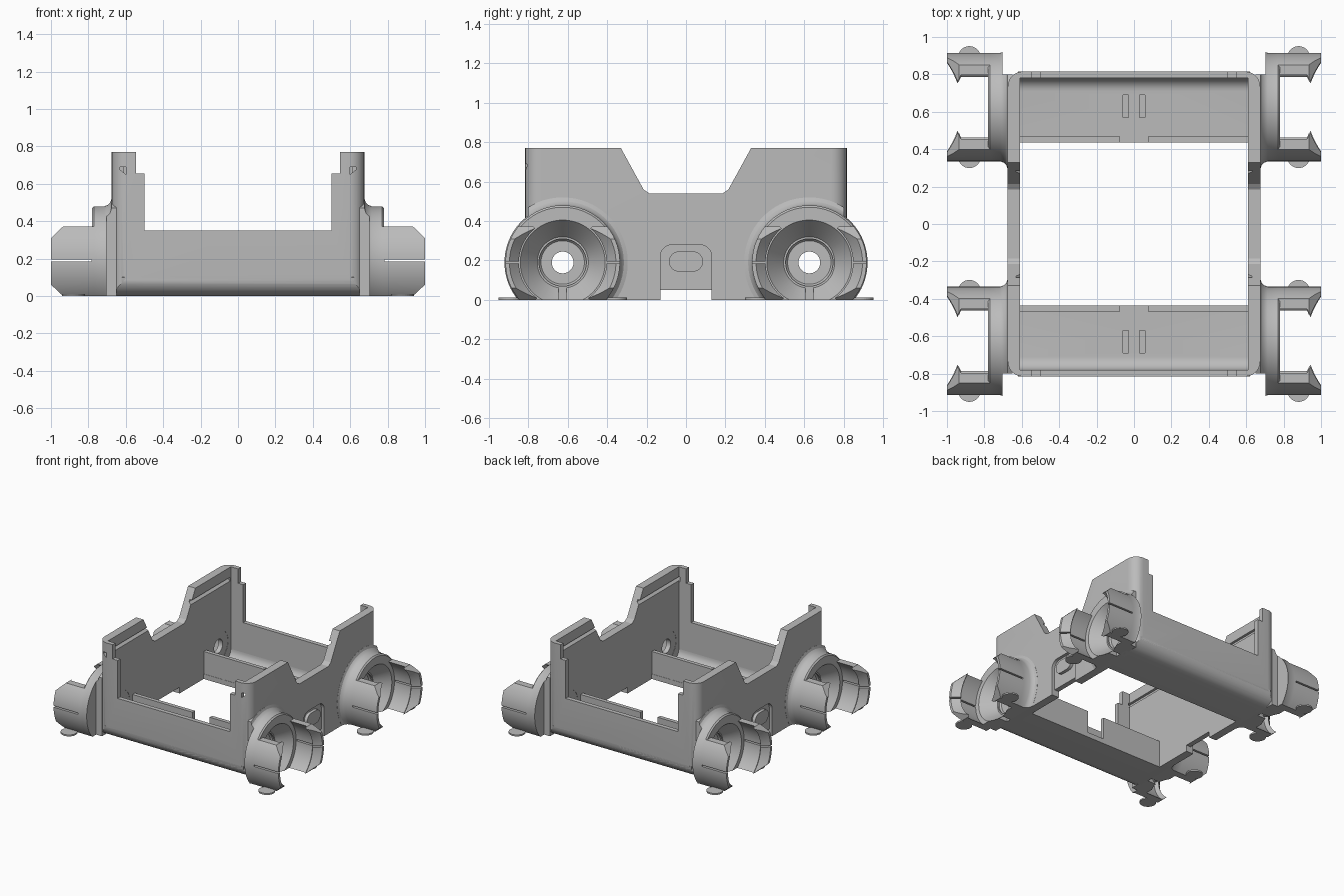
import bpy, bmesh, math

if "Cube" in bpy.data.objects:
    bpy.data.objects.remove(bpy.data.objects["Cube"], do_unlink=True)

grey = bpy.data.materials.new("plain_grey")
grey.use_nodes = True
grey.diffuse_color = (0.5, 0.5, 0.5, 1)
grey.node_tree.nodes["Principled BSDF"].inputs["Base Color"].default_value = (0.5, 0.5, 0.5, 1)

CY, CZ = 0.625, 0.19  # socket axis


def finish(bm, name):
    bmesh.ops.recalc_face_normals(bm, faces=bm.faces)
    mesh = bpy.data.meshes.new(name)
    bm.to_mesh(mesh)
    bm.free()
    mesh.materials.append(grey)
    ob = bpy.data.objects.new(name, mesh)
    bpy.context.collection.objects.link(ob)
    return ob


def prism(name, pts, axis, lo, hi):
    """Extrude a 2D outline along one axis."""
    place = {"x": lambda u, v, d: (d, u, v),
             "y": lambda u, v, d: (u, d, v),
             "z": lambda u, v, d: (u, v, d)}[axis]
    bm = bmesh.new()
    a = [bm.verts.new(place(u, v, lo)) for u, v in pts]
    b = [bm.verts.new(place(u, v, hi)) for u, v in pts]
    bm.faces.new(a)
    bm.faces.new(b)
    for i in range(len(a)):
        j = (i + 1) % len(a)
        bm.faces.new((a[i], a[j], b[j], b[i]))
    return finish(bm, name)


def box(name, x0, x1, y0, y1, z0, z1):
    return prism(name, [(x0, y0), (x1, y0), (x1, y1), (x0, y1)], "z", z0, z1)


def arc(cx, cy, r, a0, a1, n=8):
    angles = [math.radians(a0 + (a1 - a0) * i / n) for i in range(n + 1)]
    return [(cx + r * math.cos(t), cy + r * math.sin(t)) for t in angles]


def revolve(name, profile, n=72):
    """Turn a closed (x, radius) profile around the socket axis."""
    bm = bmesh.new()
    rings = []
    for i in range(n):
        t = math.tau * (i + 0.5) / n
        rings.append([bm.verts.new((x, CY + r * math.cos(t), CZ + r * math.sin(t)))
                      for x, r in profile])
    for i in range(n):
        a, b = rings[i], rings[(i + 1) % n]
        for j in range(len(profile)):
            k = (j + 1) % len(profile)
            bm.faces.new((a[j], a[k], b[k], b[j]))
    return finish(bm, name)


def apply_all(ob):
    deps = bpy.context.evaluated_depsgraph_get()
    mesh = bpy.data.meshes.new_from_object(ob.evaluated_get(deps))
    ob.modifiers.clear()
    ob.data = mesh


def boolean(ob, cutter, op="DIFFERENCE"):
    mod = ob.modifiers.new("bool", "BOOLEAN")
    mod.operation, mod.object, mod.solver = op, cutter, "EXACT"
    apply_all(ob)
    bpy.data.objects.remove(cutter, do_unlink=True)


def mirror(ob, x=True, y=True):
    mod = ob.modifiers.new("mirror", "MIRROR")
    mod.use_axis = (x, y, False)
    mod.use_mirror_merge = False
    apply_all(ob)


# Frame walls: rounded plan ring limited by the side outline
plan = (arc(0.595, 0.735, 0.08, 0, 90) + arc(-0.595, 0.735, 0.08, 90, 180)
        + arc(-0.595, -0.735, 0.08, 180, 270) + arc(0.595, -0.735, 0.08, 270, 360))
frame = prism("frame_walls", plan, "z", -0.1, 0.9)
boolean(frame, box("cut", -0.61, 0.61, -0.78, 0.78, -0.2, 1))
half = ([(0.13, 0.05), (0.13, 0)] + arc(0.715, 0.1, 0.1, -90, 0)
        + [(0.815, 0.77), (0.33, 0.77), (0.215, 0.56), (0.185, 0.54)])
side = half + [(-y, z) for y, z in reversed(half)]
boolean(frame, prism("cut", side, "x", -0.9, 0.9), "INTERSECT")
boolean(frame, box("cut", -0.5, 0.5, -1, 1, 0.35, 1))
boolean(frame, box("cut", -0.545, 0.545, -1, 1, 0.655, 1))

# Wall details: rail groove, arched recess and axle openings
arch = [(0.13, -0.05)] + arc(0.07, 0.22, 0.06, 0, 90) + arc(-0.07, 0.22, 0.06, 90, 180) + [(-0.13, -0.05)]
for s in (1, -1):
    groove = [(s * 0.6, 0.65), (s * 0.63, 0.675), (s * 0.63, 0.69), (s * 0.6, 0.69)]
    boolean(frame, prism("cut", groove, "y", -0.9, 0.77))
    boolean(frame, prism("cut", arch, "x", *sorted((s * 0.65, s * 0.75))))
    for t in (1, -1):
        ring = arc(t * CY, CZ, 0.12, 0, 360, 48)[:-1]
        boolean(frame, prism("cut", ring, "x", *sorted((s * 0.55, s * 0.75))))

# Oval pads inside the arched recesses
oval = arc(0.035, 0.195, 0.052, -90, 90) + arc(-0.035, 0.195, 0.052, 90, 270)
pad = prism("oval_pad", oval, "x", 0.64, 0.675)
mirror(pad, y=False)

# Floor trays with curved outer edge and a small central recess
tray = ([(0.435, 0)] + arc(0.715, 0.1, 0.1, -90, 0)
        + arc(0.71, 0.11, 0.07, 0, -90) + [(0.435, 0.04)])
floor = prism("floor_tray", tray, "x", -0.62, 0.62)
boolean(floor, box("cut", -0.06, 0.06, 0.57, 0.69, 0.015, 0.1))
mirror(floor, x=False)
bridge = box("tray_bridge", -0.03, 0.03, 0.57, 0.69, 0.01, 0.035)
mirror(bridge, x=False)

# Inner ribs on either side of a central gap
rib = box("inner_rib", 0.075, 0.62, 0.437, 0.468, 0.02, 0.22)
mirror(rib)

# Corner sockets: conical cups blended into the wall
cup = revolve("socket_cup", [(0.612, 0.055), (0.65, 0.055), (0.65, 0.11), (0.78, 0.215),
                             (0.78, 0.28), (0.77, 0.29), (0.715, 0.29), (0.695, 0.298),
                             (0.683, 0.31), (0.676, 0.33), (0.65, 0.33), (0.65, 0.15),
                             (0.612, 0.125)])
boolean(cup, box("cut", 0.5, 1.1, 0, 1.2, -0.5, 0))
boolean(cup, box("cut", 0.5, 0.702, 0.8, 1.2, -0.5, 1))
boolean(cup, box("cut", 0.67, 0.8, CY - 0.02, CY + 0.02, -0.1, 0.1))
mirror(cup)

# Snap arms: barbed shell sectors, chamfered at the tip and slit at mid height
arms = revolve("snap_arm", [(0.77, 0.25), (0.925, 0.25), (0.945, 0.222), (1, 0.27),
                            (1, 0.29), (0.77, 0.29)])
outline = [(0.76, 0), (0.935, 0), (1.01, 0.07), (1.01, 0.3), (0.935, 0.372), (0.76, 0.372)]
boolean(arms, prism("cut", outline, "y", 0, 1.2), "INTERSECT")
boolean(arms, box("cut", 0.782, 1.1, 0, 1.2, CZ - 0.006, CZ + 0.006))
mirror(arms)

# Flat round pads under the arms
for label, y in (("outer", 0.89), ("inner", 0.36)):
    foot = prism(label + "_foot_pad", arc(0.88, y, 0.061, 0, 360, 32)[:-1], "z", 0, 0.012)
    mirror(foot)

# Smooth the curved surfaces while keeping hard edges
bpy.ops.object.select_all(action="DESELECT")
parts = [frame, pad, floor, bridge, rib, cup, arms]
for ob in parts:
    ob.select_set(True)
bpy.context.view_layer.objects.active = frame
bpy.ops.object.shade_smooth_by_angle(angle=math.radians(25))
